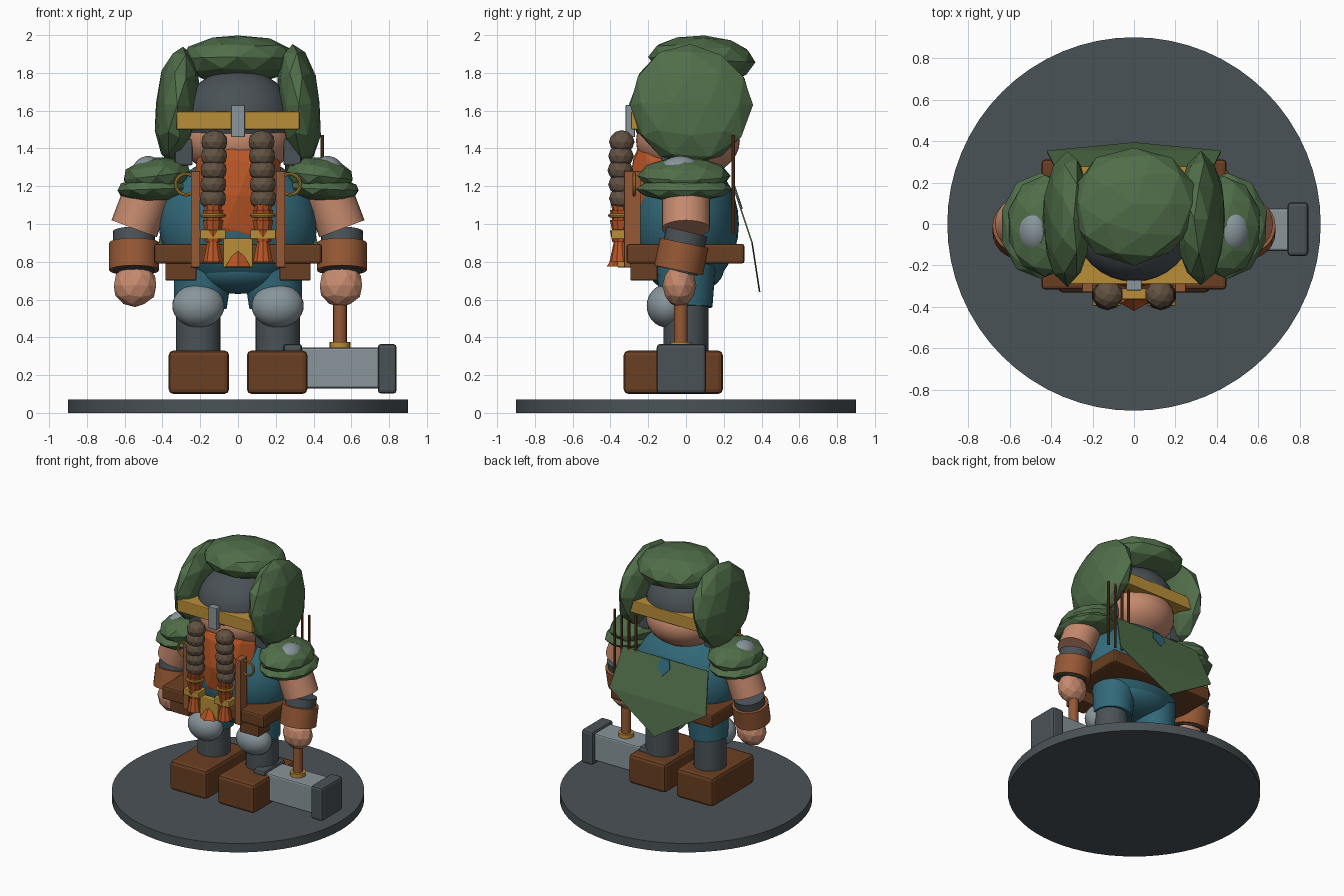
import bpy, bmesh, math, random
from mathutils import Vector, Matrix

if "Cube" in bpy.data.objects:
    bpy.data.objects.remove(bpy.data.objects["Cube"])

random.seed(4)
smooth_parts = []


def lin(c):
    c /= 255
    return c / 12.92 if c < 0.04045 else ((c + 0.055) / 1.055) ** 2.4


def material(name, r, g, b):
    m = bpy.data.materials.new(name)
    m.diffuse_color = (lin(r), lin(g), lin(b), 1)
    m.use_nodes = True
    m.node_tree.nodes["Principled BSDF"].inputs["Base Color"].default_value = m.diffuse_color
    return m


GREEN = material("moss green", 80, 110, 73)
DARK = material("dark iron", 74, 82, 87)
STEEL = material("light steel", 136, 149, 155)
BROWN = material("dark leather", 106, 63, 34)
LEATHER = material("tan leather", 150, 89, 53)
SKIN = material("skin", 198, 138, 110)
TEAL = material("teal cloth", 50, 105, 121)
ORANGE = material("orange hair", 186, 86, 37)
GOLD = material("gold", 186, 143, 56)
BEAD = material("grey brown hair", 98, 82, 66)


def finish(name, bm, mat, smooth=False):
    me = bpy.data.meshes.new(name)
    bmesh.ops.recalc_face_normals(bm, faces=bm.faces)
    bm.to_mesh(me)
    bm.free()
    me.materials.append(mat)
    ob = bpy.data.objects.new(name, me)
    bpy.context.collection.objects.link(ob)
    if smooth:
        smooth_parts.append(ob)
    return ob


def box(name, x, y, z, mat, bevel=0.0):
    """Box from three (min, max) ranges, with optional rounded edges."""
    bm = bmesh.new()
    bmesh.ops.create_cube(bm, size=1)
    for v in bm.verts:
        v.co = Vector(((a[0] + a[1]) / 2 + c * (a[1] - a[0]) for a, c in zip((x, y, z), v.co)))
    if bevel:
        bmesh.ops.bevel(bm, geom=bm.edges[:], offset=bevel, segments=2, profile=0.5, affect='EDGES')
    return finish(name, bm, mat)


def rod(name, p, q, r1, r2, mat, segs=24):
    """Cylinder or cone between two points."""
    p, q = Vector(p), Vector(q)
    d = q - p
    m = Matrix.Translation((p + q) / 2) @ d.to_track_quat('Z', 'Y').to_matrix().to_4x4()
    bm = bmesh.new()
    bmesh.ops.create_cone(bm, cap_ends=True, segments=segs, radius1=r1, radius2=r2,
                          depth=d.length, matrix=m)
    return finish(name, bm, mat, segs > 10)


def ball(name, c, r, mat):
    """Smooth ellipsoid."""
    bm = bmesh.new()
    bmesh.ops.create_uvsphere(bm, u_segments=32, v_segments=16, radius=1,
                              matrix=Matrix.Translation(c) @ Matrix.Diagonal((*r, 1)))
    return finish(name, bm, mat, True)


def rock(name, c, r, mat, tilt=(0, 0), jitter=0.0, sub=2):
    """Faceted ellipsoid, slightly irregular, tilted about x and y."""
    bm = bmesh.new()
    bmesh.ops.create_icosphere(bm, subdivisions=sub, radius=1)
    for v in bm.verts:
        v.co *= 1 + random.uniform(-jitter, jitter)
    rot = Matrix.Rotation(tilt[0], 4, 'X') @ Matrix.Rotation(tilt[1], 4, 'Y')
    bm.transform(Matrix.Translation(c) @ rot @ Matrix.Diagonal((*r, 1)))
    return finish(name, bm, mat)


def ring(name, c, big, small, mat, upright=False):
    bm = bmesh.new()
    n, k = 24, 8
    g = []
    for i in range(n):
        a = math.tau * i / n
        row = []
        for j in range(k):
            b = math.tau * j / k
            w = big + small * math.cos(b)
            u, v, h = w * math.cos(a), w * math.sin(a), small * math.sin(b)
            row.append(bm.verts.new(Vector(c) + Vector((u, h, v) if upright else (u, v, h))))
        g.append(row)
    for i in range(n):
        for j in range(k):
            bm.faces.new((g[i][j], g[(i + 1) % n][j], g[(i + 1) % n][(j + 1) % k], g[i][(j + 1) % k]))
    return finish(name, bm, mat, True)


def plate(name, faces, mat, thick):
    """Thin sheet made from a few outlines."""
    bm = bmesh.new()
    for f in faces:
        bm.faces.new([bm.verts.new(p) for p in f])
    bmesh.ops.remove_doubles(bm, verts=bm.verts, dist=0.0001)
    ob = finish(name, bm, mat)
    mod = ob.modifiers.new("thickness", 'SOLIDIFY')
    mod.thickness, mod.offset = thick, 0
    return ob


# Display base
rod("base_disc", (0, 0, 0), (0, 0, 0.07), 0.9, 0.9, DARK, 64)

# Body
ball("torso", (0, 0, 1.0), (0.42, 0.28, 0.36), TEAL)
ball("pelvis", (0, 0, 0.76), (0.28, 0.2, 0.13), TEAL)
box("belt", (-0.445, 0.445), (-0.315, 0.31), (0.79, 0.895), BROWN, 0.015)
box("buckle", (-0.08, 0.08), (-0.365, -0.31), (0.77, 0.925), GOLD, 0.008)

# Head, helmet and nose guard
ball("head", (0, 0, 1.5), (0.27, 0.26, 0.25), SKIN)
ball("helmet", (0, 0, 1.57), (0.29, 0.28, 0.25), DARK)
ball("lower_face", (0, 0.01, 1.44), (0.285, 0.275, 0.2), SKIN)
box("helmet_band", (-0.325, 0.325), (-0.29, 0.28), (1.5, 1.595), GOLD, 0.006)
box("nose_guard", (-0.037, 0.037), (-0.32, -0.27), (1.46, 1.63), STEEL, 0.005)

# Fur hood: crown, with two side rolls built below
rock("hood_crown", (0, 0.09, 1.87), (0.31, 0.285, 0.13), GREEN, (-0.05, 0), 0.03)

# Beard and its tip
rock("beard", (0, -0.11, 1.15), (0.25, 0.205, 0.385), ORANGE, jitter=0.02)
rod("beard_tip", (0, -0.345, 0.775), (0, -0.345, 0.865), 0.075, 0.015, ORANGE, 6)

# Cape, pointed at the bottom, with a small diamond patch
tl, tr = (-0.37, 0.25, 1.2), (0.37, 0.25, 1.2)
ml, mr = (-0.42, 0.35, 0.9), (0.42, 0.35, 0.9)
plate("cape", [(tl, tr, mr, ml), (ml, mr, (0, 0.39, 0.64))], GREEN, 0.008)
diamond = [(x, 0.258 + (1.2 - z) / 3, z) for x, z in
           ((0, 1.08), (0.055, 1.14), (0.035, 1.2), (-0.035, 1.2), (-0.055, 1.14))]
plate("cape_patch", [diamond], TEAL, 0.006)

# Quiver sticks on the back
for i in range(4):
    x = 0.26 + 0.062 * i
    rod("back_stick", (x, 0.25, 0.95), (x, 0.25, 1.47), 0.01, 0.01, BROWN, 8)

for s in (-1, 1):
    # Hood roll and cheek guard
    rock("hood_side", (s * 0.322, 0.025, 1.63), (0.115, 0.325, 0.32), GREEN, (0, -s * 0.1), 0.03)
    box("cheek_guard", sorted((s * 0.24, s * 0.335)), (-0.13, 0.12), (1.31, 1.45), DARK, 0.01)

    # Legs, knees and boots
    rod("thigh", (s * 0.2, 0, 0.56), (s * 0.18, 0, 0.82), 0.14, 0.16, TEAL)
    rod("lower_leg", (s * 0.21, 0, 0.28), (s * 0.21, 0, 0.62), 0.118, 0.118, DARK)
    ball("knee_guard", (s * 0.21, -0.1, 0.567), (0.138, 0.108, 0.115), STEEL)
    box("boot", sorted((s * 0.047, s * 0.367)), (-0.33, 0.195), (0.1, 0.33), BROWN, 0.025)

    # Belt pouch and chest strap
    box("pouch", sorted((s * 0.22, s * 0.385)), (-0.295, -0.15), (0.7, 0.8), BROWN, 0.008)
    box("chest_strap", sorted((s * 0.2, s * 0.25)), (-0.328, -0.24), (0.77, 1.28), LEATHER, 0.004)

    # Layered shoulder pads with a steel cap
    rock("shoulder_lower", (s * 0.45, -0.01, 1.185), (0.195, 0.255, 0.068), GREEN, (0, s * 0.04), 0.02)
    rock("shoulder_upper", (s * 0.43, -0.01, 1.255), (0.185, 0.245, 0.1), GREEN, (0, s * 0.12), 0.02)
    ball("shoulder_cap", (s * 0.475, -0.03, 1.26), (0.09, 0.12, 0.1), STEEL)

    # Arm, wrist wrap, bracer and hand
    rod("upper_arm", (s * 0.45, 0, 1.24), (s * 0.55, 0, 0.975), 0.128, 0.128, SKIN)
    rod("wrist_wrap", (s * 0.55, 0.005, 0.96), (s * 0.55, -0.045, 0.75), 0.112, 0.108, DARK)
    rod("bracer", (s * 0.55, -0.01, 0.9), (s * 0.55, -0.04, 0.755), 0.132, 0.132, LEATHER)
    rock("hand", (s * 0.545, -0.035, 0.675), (0.118, 0.09, 0.115), SKIN)

    # Ear ring
    ring("ear_ring", (s * 0.275, -0.275, 1.21), 0.055, 0.009, GOLD, True)

    # Moustache braid: dark beads, orange plait, clasps and tassel
    for i in range(5):
        rock("braid_bead", (s * (0.125 + 0.002 * i), -0.34 - 0.004 * (2 - abs(i - 2)), 1.435 - 0.075 * i),
             (0.072, 0.068, 0.062), BEAD)
    for i in range(4):
        z = 1.1 - 0.055 * i
        rod("braid_plait", (s * 0.132, -0.345, z - 0.03), (s * 0.132, -0.345, z + 0.03),
            0.045, 0.058, ORANGE, 10)
    ring("braid_ring", (s * 0.132, -0.345, 1.045), 0.057, 0.011, GOLD)
    box("braid_clasp", sorted((s * 0.065, s * 0.2)), (-0.395, -0.3), (0.92, 0.97), GOLD, 0.005)
    rod("braid_tassel", (s * 0.132, -0.35, 0.8), (s * 0.132, -0.35, 0.925), 0.055, 0.028, ORANGE, 10)

# Hammer held head-down in one hand
rod("hammer_handle", (0.54, -0.027, 0.34), (0.54, -0.027, 0.64), 0.036, 0.036, LEATHER, 16)
rod("hammer_collar", (0.54, -0.027, 0.34), (0.54, -0.027, 0.375), 0.056, 0.056, GOLD, 16)
box("hammer_head", (0.3, 0.78), (-0.13, 0.075), (0.13, 0.345), STEEL, 0.012)
for x in (0.24, 0.74):
    box("hammer_cap", (x, x + 0.1), (-0.155, 0.105), (0.102, 0.365), DARK, 0.018)

# Smooth shading for the rounded parts
for ob in smooth_parts:
    ob.select_set(True)
bpy.context.view_layer.objects.active = smooth_parts[0]
bpy.ops.object.shade_smooth_by_angle(angle=math.radians(35))
